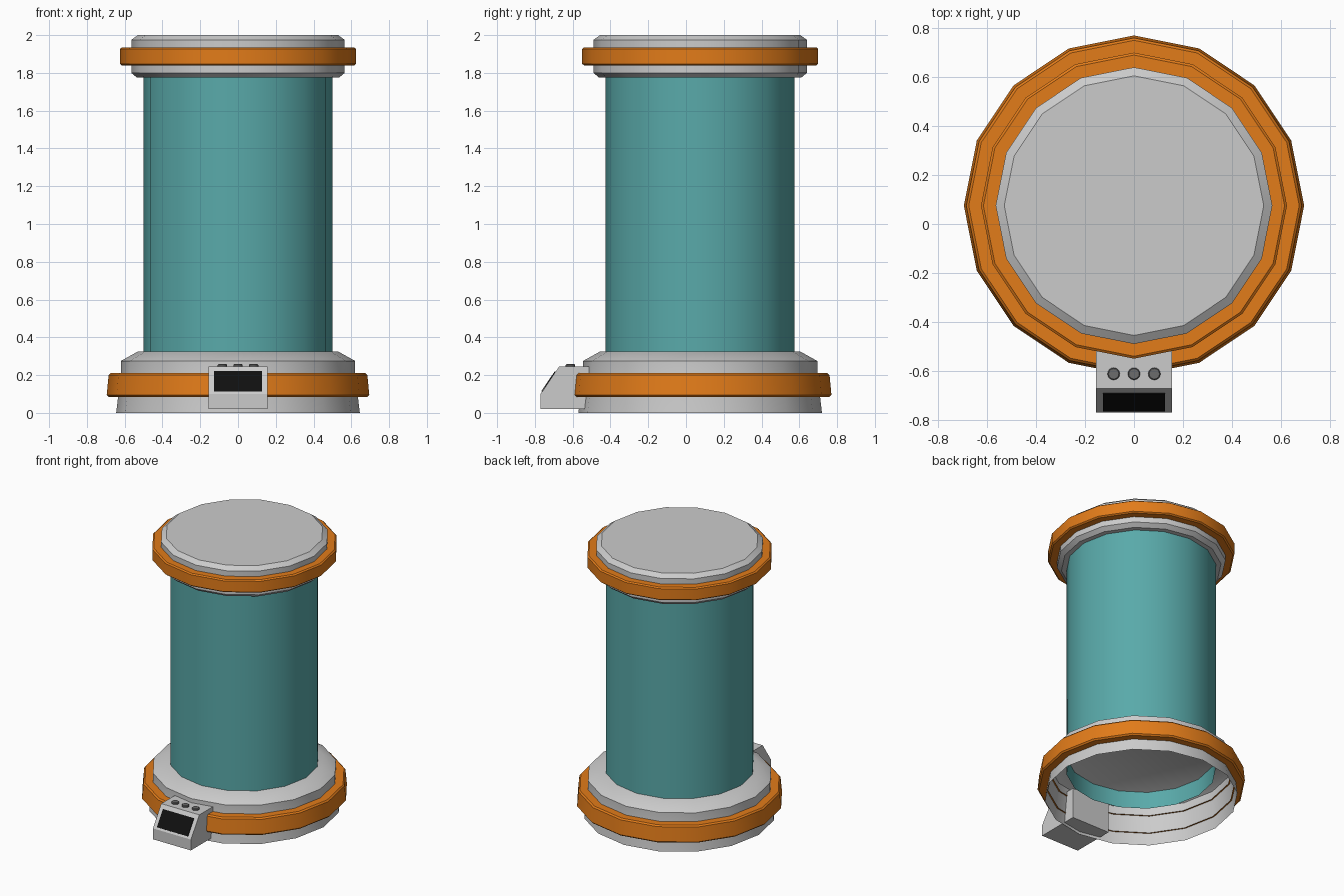
import bpy, bmesh, math

if "Cube" in bpy.data.objects:
    bpy.data.objects.remove(bpy.data.objects["Cube"])

CY = 0.075      # tank axis position in y
SIDES = 16


def material(name, rgb):
    m = bpy.data.materials.new(name)
    m.diffuse_color = (*rgb, 1)
    m.use_nodes = True
    m.node_tree.nodes["Principled BSDF"].inputs["Base Color"].default_value = m.diffuse_color
    return m


orange = material("orange_paint", (0.76, 0.2, 0.01))
teal = material("teal_tank", (0.1, 0.4, 0.4))
black = material("black_screen", (0.005, 0.005, 0.005))
dark = material("dark_button", (0.15, 0.15, 0.15))


def finish(name, bm, mat=None, smooth=False):
    me = bpy.data.meshes.new(name)
    bm.to_mesh(me)
    bm.free()
    ob = bpy.data.objects.new(name, me)
    bpy.context.collection.objects.link(ob)
    if mat:
        me.materials.append(mat)
    if smooth:
        bpy.ops.object.select_all(action='DESELECT')
        ob.select_set(True)
        bpy.context.view_layer.objects.active = ob
        bpy.ops.object.shade_smooth_by_angle(angle=math.radians(30))
    return ob


def lathe(name, profile, mat=None, cap_first=False, cap_last=False, sides=SIDES, centre=(0, CY)):
    """Revolve a bottom-to-top (radius, z) profile around a vertical axis."""
    bm = bmesh.new()
    rings = []
    for r, z in profile:
        rings.append([bm.verts.new((centre[0] + r * math.cos(2 * math.pi * i / sides),
                                    centre[1] + r * math.sin(2 * math.pi * i / sides), z))
                      for i in range(sides)])
    for a, b in zip(rings, rings[1:]):
        for i in range(sides):
            j = (i + 1) % sides
            bm.faces.new((a[i], a[j], b[j], b[i]))
    if cap_first:
        bm.faces.new(rings[0][::-1])
    if cap_last:
        bm.faces.new(rings[-1])
    return finish(name, bm, mat, smooth=True)


def prism(name, outline, half_width, mat=None):
    """Extrude a (y, z) side outline across x."""
    bm = bmesh.new()
    left = [bm.verts.new((-half_width, y, z)) for y, z in outline]
    right = [bm.verts.new((half_width, y, z)) for y, z in outline]
    bm.faces.new(left)
    bm.faces.new(right[::-1])
    for i in range(len(outline)):
        j = (i + 1) % len(outline)
        bm.faces.new((left[i], right[i], right[j], left[j]))
    bmesh.ops.recalc_face_normals(bm, faces=bm.faces)
    return finish(name, bm, mat)


# Base: hollow skirt, open underneath, closed on top
lathe("base_skirt", [(0.645, 0), (0.62, 0.21), (0.62, 0.275), (0.53, 0.325)], cap_last=True)
lathe("base_band", [(0.625, 0.085), (0.685, 0.085), (0.695, 0.095), (0.685, 0.2),
                    (0.675, 0.21), (0.61, 0.21)], orange)

# Tank: open tube
lathe("tank_wall", [(0.5, 0.2), (0.5, 1.8)], teal)

# Lid
lathe("lid", [(0.535, 1.775), (0.565, 1.8), (0.565, 1.975), (0.53, 2.0)],
      cap_first=True, cap_last=True)
lathe("lid_band", [(0.555, 1.84), (0.615, 1.84), (0.625, 1.848), (0.625, 1.927),
                   (0.615, 1.935), (0.555, 1.935)], orange)

# Control console with sloped front
prism("console", [(-0.77, 0.02), (-0.77, 0.1), (-0.672, 0.245), (-0.45, 0.245), (-0.45, 0.02)], 0.155)

# Screen lying on the slope
prism("console_screen", [(-0.762, 0.112), (-0.766, 0.1145), (-0.694, 0.2215), (-0.69, 0.219)], 0.126, black)

# Buttons on the console top
for k in (-1, 0, 1):
    lathe(f"button_{k + 2}", [(0.025, 0.24), (0.025, 0.254), (0.021, 0.258)], dark,
          cap_last=True, centre=(0.083 * k, -0.612))
